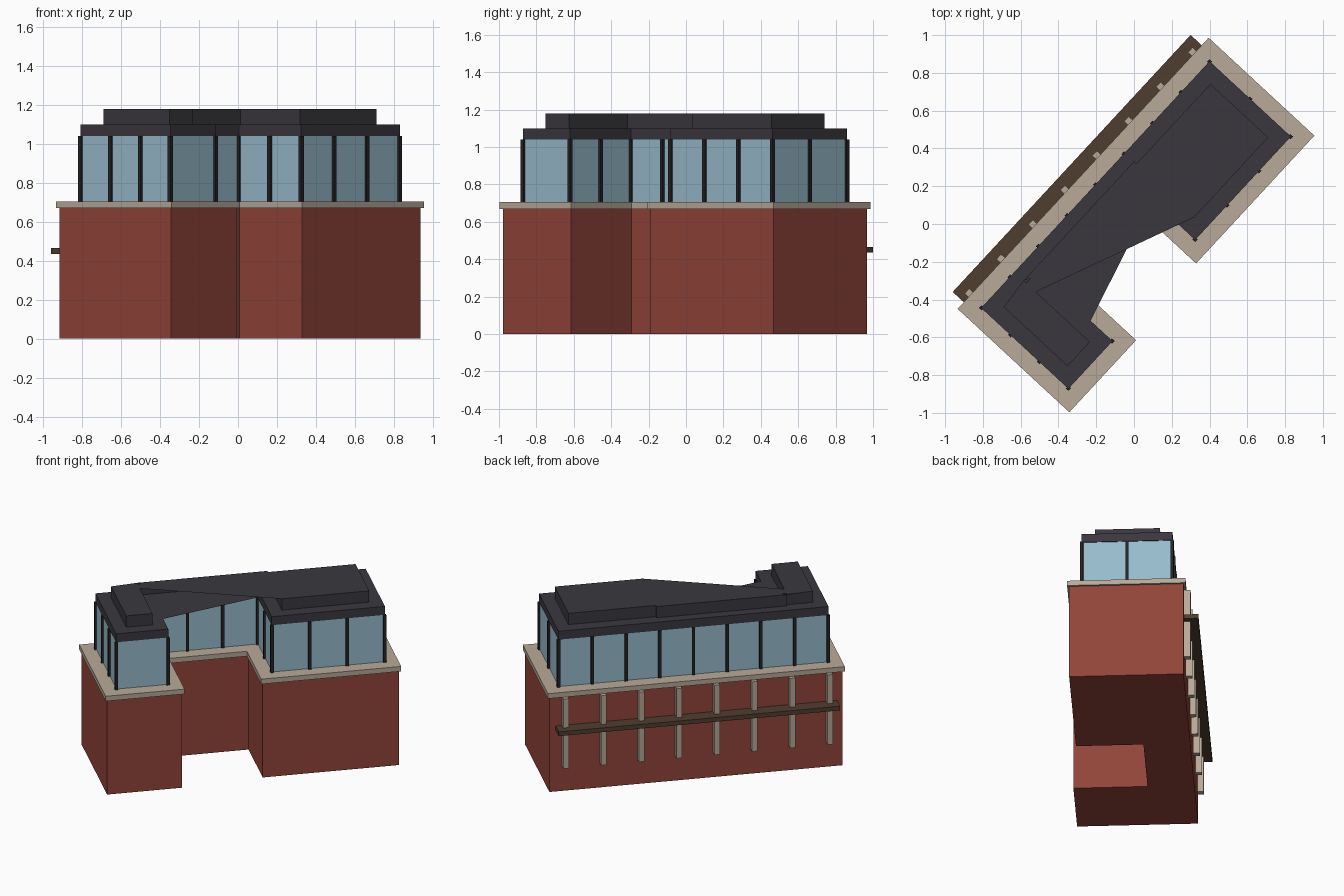
import bpy, bmesh, math

if "Cube" in bpy.data.objects:
    bpy.data.objects.remove(bpy.data.objects["Cube"], do_unlink=True)

ANGLE = math.radians(47.2)
C, S = math.cos(ANGLE), math.sin(ANGLE)


def material(name, rgb):
    m = bpy.data.materials.new(name)
    m.use_nodes = True
    m.diffuse_color = (*rgb, 1)
    m.node_tree.nodes["Principled BSDF"].inputs["Base Color"].default_value = (*rgb, 1)
    return m


BRICK = material("red brick", (0.29, 0.06, 0.042))
STONE = material("pale stone", (0.48, 0.40, 0.315))
GLASS = material("blue glass", (0.31, 0.50, 0.60))
SLATE = material("dark slate", (0.042, 0.039, 0.048))
TIMBER = material("brown timber", (0.08, 0.048, 0.029))
FRAME = material("black frame", (0.018, 0.018, 0.02))


def outline(d):
    """Plan of the two-winged building, moved inward by d (u along, v toward the court)."""
    left, right, back = -0.964 + d, 0.992 - d, -0.38 + d
    wing_l, wing_r, court = -0.444 - d, 0.07 + d, -0.052 - d
    front_r, front_l = 0.383 - d, 0.426 - d
    return [(left, back), (right, back), (right, front_r), (wing_r, front_r),
            (wing_r, court), (wing_l, court), (wing_l, front_l), (left, front_l)]


def rect(u0, u1, v0, v1):
    return [(u0, v0), (u1, v0), (u1, v1), (u0, v1)]


def prisms(name, plans, z0, z1, mat, tops=None, bottoms=None):
    """Extrude plans upward into one object, with optional custom cap faces."""
    bm = bmesh.new()
    for plan in plans:
        n = len(plan)
        lo, hi = [[bm.verts.new((u * C + v * S, u * S - v * C, z)) for u, v in plan]
                  for z in (z0, z1)]
        for i in range(n):
            j = (i + 1) % n
            bm.faces.new((lo[j], lo[i], hi[i], hi[j]))
        for cap in tops or [range(n)]:
            bm.faces.new([hi[i] for i in reversed(cap)])
        for cap in bottoms or [range(n)]:
            bm.faces.new([lo[i] for i in cap])
    mesh = bpy.data.meshes.new(name)
    bm.to_mesh(mesh)
    bm.free()
    mesh.materials.append(mat)
    obj = bpy.data.objects.new(name, mesh)
    bpy.context.collection.objects.link(obj)
    return obj


# Main storeys
prisms("brick_walls", [outline(0.013)], 0, 0.67, BRICK)
prisms("stone_cornice", [outline(0)], 0.67, 0.705, STONE)
prisms("glass_storey", [outline(0.093)], 0.705, 1.04, GLASS)
prisms("roof_fascia", [outline(0.088)], 1.04, 1.10, SLATE)

# Upper roof step, whose caps span part of the court
prisms("roof_step", [outline(0.173)], 1.10, 1.18, SLATE,
       tops=[(0, 1, 2, 3), (0, 5, 6, 7), (5, 3, 4)], bottoms=[(0, 1, 7)])

# Window posts: one at each corner, others evenly spaced along each side
posts = []
ring = outline(0.09)
for (u0, v0), (u1, v1) in zip(ring, ring[1:] + ring[:1]):
    bays = max(1, int(math.hypot(u1 - u0, v1 - v0) / 0.205))
    for k in range(bays):
        u, v = u0 + (u1 - u0) * k / bays, v0 + (v1 - v0) * k / bays
        posts.append(rect(u - 0.01, u + 0.01, v - 0.01, v + 0.01))
prisms("window_posts", posts, 0.705, 1.04, FRAME)

# Back wall: stone pilasters and a timber ledge
pilasters = []
for k in range(8):
    u = -0.862 + 0.2486 * k
    pilasters.append(rect(u - 0.018, u + 0.018, -0.408, -0.362))
prisms("back_pilasters", pilasters, 0.175, 0.67, STONE)
prisms("back_ledge", [rect(-0.916, 0.938, -0.46, -0.364)], 0.435, 0.465, TIMBER)
